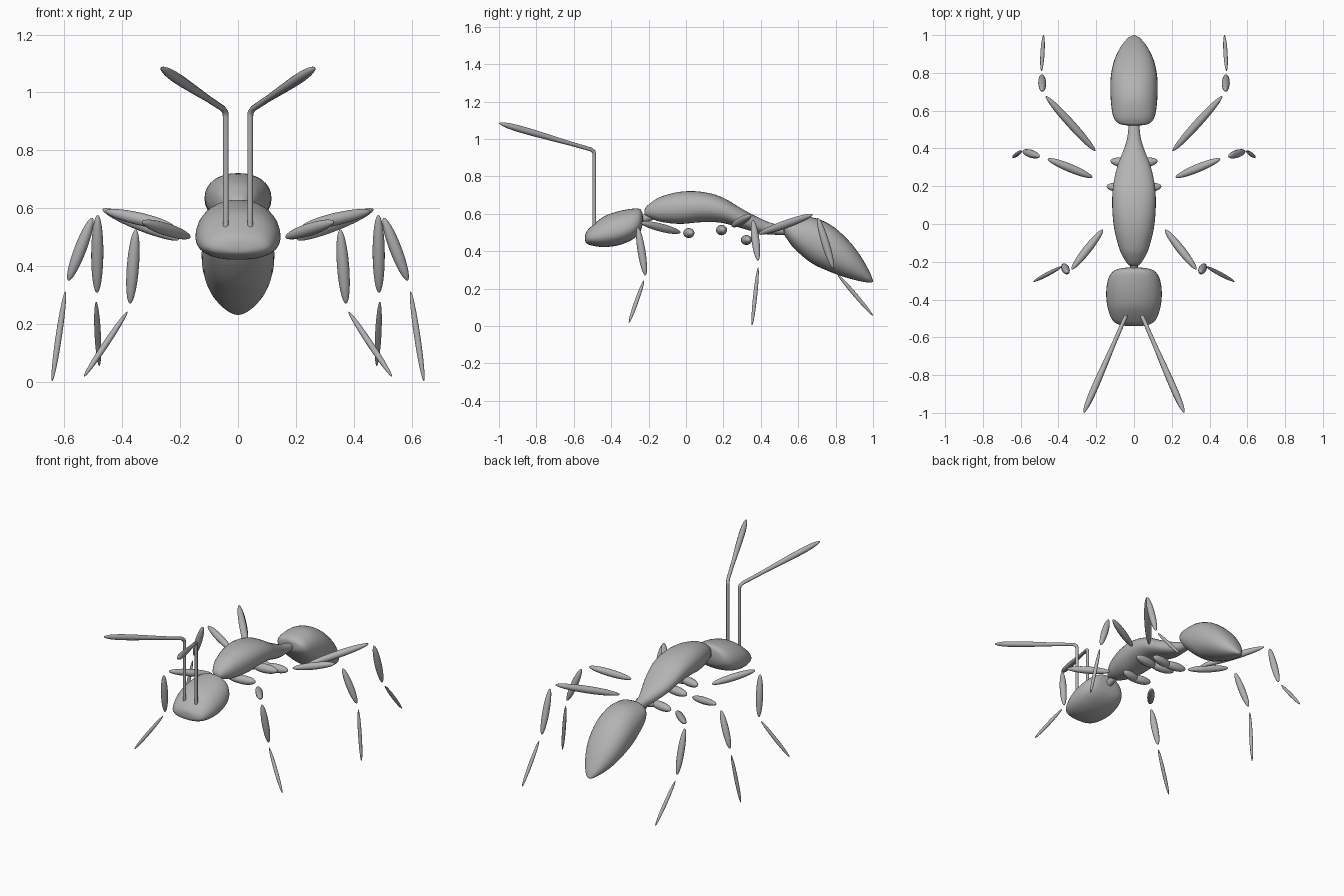
import bpy, bmesh
from math import sin, cos, pi, copysign
from mathutils import Vector

cube = bpy.data.objects.get("Cube")
if cube:
    bpy.data.objects.remove(cube, do_unlink=True)

grey = bpy.data.materials.new("body_grey")
grey.use_nodes = True
COLOUR = (0.45, 0.45, 0.45, 1)
grey.diffuse_color = COLOUR
grey.node_tree.nodes["Principled BSDF"].inputs["Base Color"].default_value = COLOUR


def finish(name, bm):
    bmesh.ops.recalc_face_normals(bm, faces=bm.faces[:])
    for f in bm.faces:
        f.smooth = True
    me = bpy.data.meshes.new(name)
    bm.to_mesh(me)
    bm.free()
    me.materials.append(grey)
    ob = bpy.data.objects.new(name, me)
    bpy.context.collection.objects.link(ob)
    return ob


def spline(a, b, c, d, t):
    return 0.5 * (2 * b + (c - a) * t + (2 * a - 5 * b + 4 * c - d) * t * t
                  + (3 * b - a - 3 * c + d) * t ** 3)


def smooth_stations(stations, steps=4):
    pts = [Vector(s) for s in stations]
    out = []
    for i in range(len(pts) - 1):
        a, d = pts[max(i - 1, 0)], pts[min(i + 2, len(pts) - 1)]
        out += [spline(a, pts[i], pts[i + 1], d, k / steps) for k in range(steps)]
    return out + [pts[-1]]


def loft(name, stations, square=1.0, belly=0.0, sides=32):
    """Rounded sections along y; each station is (y, half width, low z, high z)."""
    bm = bmesh.new()
    rings = []
    for y, w, lo, hi in smooth_stations(stations):
        ring = []
        for k in range(sides):
            c, s = cos(2 * pi * k / sides), sin(2 * pi * k / sides)
            c, s = (copysign(abs(v) ** square, v) for v in (c, s))
            x = w * c * (1 - belly * s)
            ring.append(bm.verts.new((x, y, (lo + hi) / 2 + s * (hi - lo) / 2)))
        rings.append(ring)
    for r, q in zip(rings, rings[1:]):
        for k in range(sides):
            n = (k + 1) % sides
            bm.faces.new((r[k], r[n], q[n], q[k]))
    bm.faces.new(rings[0])
    bm.faces.new(rings[-1])
    return finish(name, bm)


def spindle(name, start, end, radius):
    """Long ellipsoid between two points."""
    a, b = Vector(start), Vector(end)
    bm = bmesh.new()
    bmesh.ops.create_uvsphere(bm, u_segments=16, v_segments=16, radius=1)
    ob = finish(name, bm)
    ob.location = (a + b) / 2
    ob.scale = (radius, radius, (b - a).length / 2)
    ob.rotation_euler = (b - a).to_track_quat('Z', 'Y').to_euler()
    return ob


# Body
loft("head", [(-0.54, 0.02, 0.465, 0.475), (-0.535, 0.07, 0.445, 0.5),
              (-0.51, 0.112, 0.432, 0.53), (-0.44, 0.138, 0.422, 0.585),
              (-0.36, 0.145, 0.432, 0.614), (-0.29, 0.134, 0.46, 0.627),
              (-0.25, 0.108, 0.495, 0.627), (-0.235, 0.07, 0.53, 0.61),
              (-0.23, 0.02, 0.56, 0.58)], square=0.88, belly=0.14)
loft("neck", [(-0.25, 0.022, 0.545, 0.59), (-0.2, 0.022, 0.56, 0.605),
              (-0.15, 0.02, 0.575, 0.62)])
loft("thorax", [(-0.222, 0.012, 0.598, 0.612), (-0.215, 0.03, 0.588, 0.635),
                (-0.18, 0.055, 0.572, 0.665), (-0.13, 0.078, 0.556, 0.693),
                (-0.03, 0.104, 0.546, 0.718), (0.08, 0.115, 0.555, 0.718),
                (0.19, 0.112, 0.552, 0.69), (0.3, 0.09, 0.522, 0.626),
                (0.38, 0.06, 0.5, 0.584), (0.45, 0.037, 0.489, 0.553),
                (0.55, 0.025, 0.488, 0.528)], square=0.9)
loft("abdomen", [(0.522, 0.02, 0.51, 0.53), (0.525, 0.06, 0.49, 0.553),
                 (0.54, 0.092, 0.465, 0.565), (0.58, 0.113, 0.413, 0.578),
                 (0.67, 0.124, 0.337, 0.582), (0.77, 0.124, 0.29, 0.543),
                 (0.86, 0.107, 0.258, 0.467), (0.93, 0.075, 0.24, 0.38),
                 (0.98, 0.037, 0.232, 0.293), (0.995, 0.015, 0.234, 0.257),
                 (1.0, 0.003, 0.238, 0.243)], square=0.92)

# Leg segments as (start, end, radius) for the left side
LEGS = {
    "front": {"coxa": ((-0.04, 0.0, 0.497), (0.105, 0.03, 0.497), 0.027),
              "femur": ((0.165, -0.03, 0.5), (0.33, -0.24, 0.553), 0.022),
              "tibia": ((0.353, -0.258, 0.527), (0.373, -0.217, 0.27), 0.021),
              "foot": ((0.382, -0.225, 0.243), (0.532, -0.305, 0.018), 0.011)},
    "middle": {"coxa": ((-0.02, 0.18, 0.513), (0.145, 0.2, 0.513), 0.028),
               "femur": ((0.22, 0.247, 0.535), (0.457, 0.345, 0.59), 0.022),
               "tibia": ((0.503, 0.358, 0.567), (0.586, 0.385, 0.35), 0.021),
               "foot": ((0.596, 0.386, 0.313), (0.642, 0.353, 0.003), 0.011)},
    "rear": {"coxa": ((-0.03, 0.31, 0.46), (0.125, 0.335, 0.46), 0.027),
             "femur": ((0.205, 0.387, 0.492), (0.467, 0.677, 0.596), 0.022),
             "tibia": ((0.485, 0.705, 0.577), (0.487, 0.787, 0.308), 0.021),
             "foot": ((0.49, 0.81, 0.277), (0.479, 1.0, 0.055), 0.011)},
}

for side, sx in (("left", 1), ("right", -1)):
    for pair, parts in LEGS.items():
        for part, (a, b, r) in parts.items():
            spindle(f"{pair}_{part}_{side}", (a[0] * sx, *a[1:]), (b[0] * sx, *b[1:]), r)

    # Elbowed antenna with a swollen outer half
    cu = bpy.data.curves.new(f"antenna_{side}", 'CURVE')
    cu.dimensions = '3D'
    cu.bevel_depth = 0.01
    cu.bevel_resolution = 3
    cu.use_fill_caps = True
    path = [((0.042, -0.49, 0.53), 1), ((0.042, -0.49, 0.915), 1),
            ((0.044, -0.493, 0.932), 1.05), ((0.052, -0.508, 0.944), 1.05)]
    knee, tip = Vector(path[-1][0]), Vector((0.266, -0.999, 1.085))
    swell = ((0.25, 1.15), (0.45, 1.5), (0.65, 1.8), (0.8, 1.8), (0.9, 1.5),
             (0.96, 1.0), (0.99, 0.5), (1, 0.1))
    path += [(knee.lerp(tip, t), r) for t, r in swell]
    sp = cu.splines.new('POLY')
    sp.points.add(len(path) - 1)
    for p, (co, r) in zip(sp.points, path):
        p.co = (co[0] * sx, co[1], co[2], 1)
        p.radius = r
    sp.use_smooth = True
    cu.materials.append(grey)
    bpy.context.collection.objects.link(bpy.data.objects.new(f"antenna_{side}", cu))
